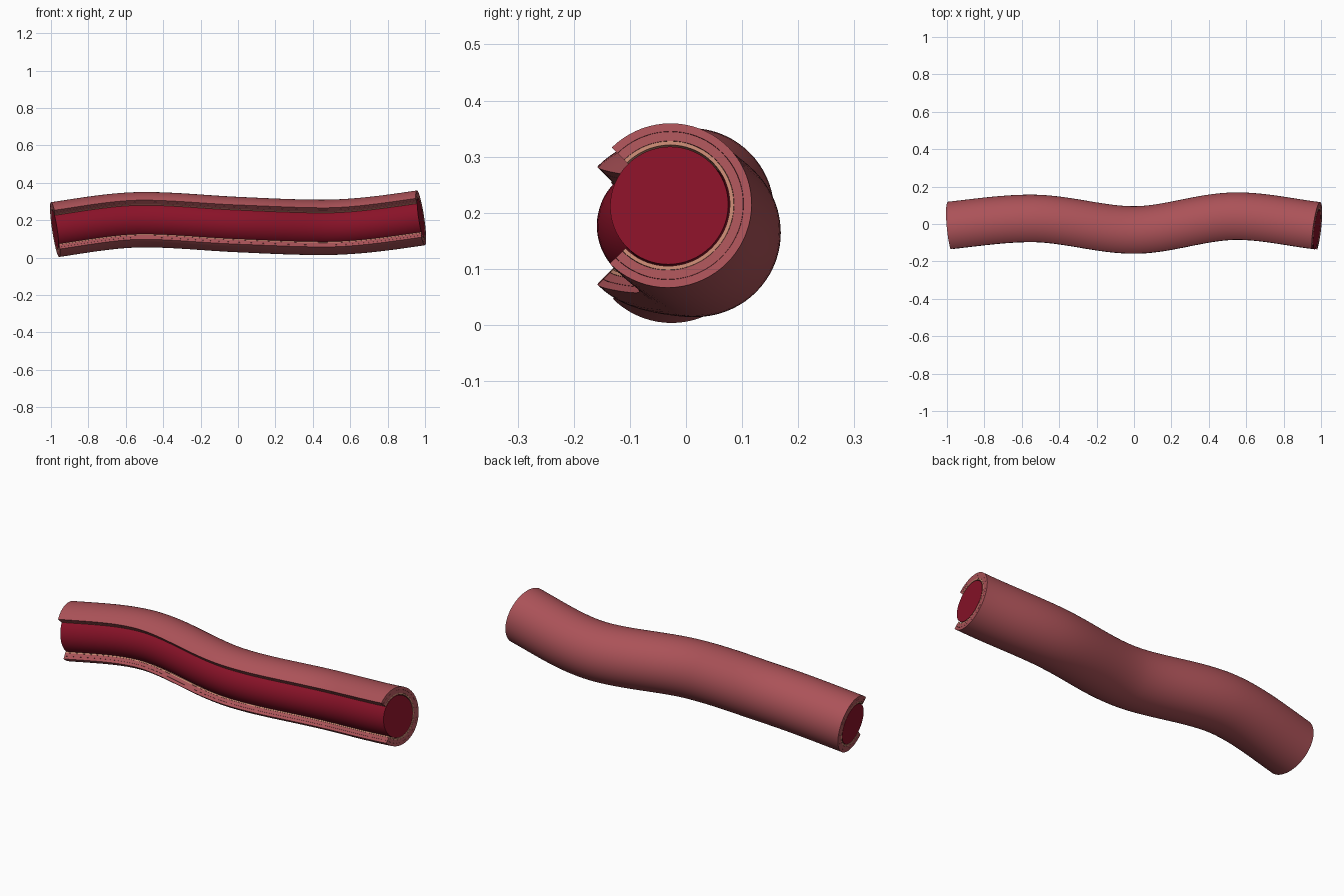
import bpy
import bmesh
from math import sin, cos, radians, tau
from mathutils import Vector

cube = bpy.data.objects.get("Cube")
if cube:
    bpy.data.objects.remove(cube)

RINGS = 72          # stations along the vessel
HALF_WALL = 135     # wall spans +-135 degrees, leaving a quarter cut away at the front

# Centre line keys: (x, offset, slope)
SIDE_KEYS = [(-.978, -.028, .11), (-.55, .009, 0), (0, -.053, 0), (.55, .021, 0), (.978, -.030, -.12)]
RISE_KEYS = [(-.978, .150, .15), (-.5, .203, 0), (0, .177, -.045), (.45, .162, 0), (.978, .213, .15)]


def hermite(keys, x):
    for (x0, p0, m0), (x1, p1, m1) in zip(keys, keys[1:]):
        if x <= x1 + 1e-6:
            break
    w = x1 - x0
    t = (x - x0) / w
    return ((2*t**3 - 3*t**2 + 1) * p0 + (t**3 - 2*t**2 + t) * w * m0
            + (3*t**2 - 2*t**3) * p1 + (t**3 - t**2) * w * m1)


def centre(x):
    return Vector((x, hermite(SIDE_KEYS, x), hermite(RISE_KEYS, x)))


def material(name, rgb):
    mat = bpy.data.materials.new(name)
    mat.use_nodes = True
    mat.diffuse_color = (*rgb, 1)
    bsdf = mat.node_tree.nodes["Principled BSDF"]
    bsdf.inputs["Base Color"].default_value = (*rgb, 1)
    bsdf.inputs["Roughness"].default_value = 0.6
    return mat


def arc(radius, start, end, count):
    step = radians(end - start) / count
    return [(radius * cos(radians(start) + i * step), radius * sin(radians(start) + i * step))
            for i in range(count + 1)]


def sweep(name, profile, mat, hollow):
    """Sweep a closed profile along the centre line and cap both ends."""
    bm = bmesh.new()
    loops = []
    x_start, x_end = SIDE_KEYS[0][0], SIDE_KEYS[-1][0]
    for i in range(RINGS + 1):
        x = x_start + (x_end - x_start) * i / RINGS
        lo, hi = max(x - .004, x_start), min(x + .004, x_end)
        tangent = (centre(hi) - centre(lo)).normalized()
        side = Vector((0, 0, 1)).cross(tangent).normalized()
        up = tangent.cross(side)
        c = centre(x)
        loops.append([bm.verts.new(c + side * a + up * b) for a, b in profile])
    n = len(profile)
    for r0, r1 in zip(loops, loops[1:]):
        for j in range(n):
            k = (j + 1) % n
            bm.faces.new((r0[j], r0[k], r1[k], r1[j]))
    for loop in (loops[0], loops[-1]):
        if hollow:
            for j in range(n // 2 - 1):
                bm.faces.new((loop[j], loop[j + 1], loop[n - 2 - j], loop[n - 1 - j]))
        else:
            bm.faces.new(loop)
    bmesh.ops.recalc_face_normals(bm, faces=bm.faces)
    mesh = bpy.data.meshes.new(name)
    bm.to_mesh(mesh)
    bm.free()
    mesh.materials.append(mat)
    obj = bpy.data.objects.new(name, mesh)
    bpy.context.collection.objects.link(obj)
    bpy.ops.object.select_all(action='DESELECT')
    obj.select_set(True)
    bpy.context.view_layer.objects.active = obj
    bpy.ops.object.shade_smooth_by_angle(angle=radians(35))
    return obj


wall_red = material("wall red", (.41, .085, .098))
muscle_red = material("muscle red", (.40, .088, .098))
lining_tan = material("lining tan", (.58, .25, .17))
blood_red = material("blood red", (.25, .006, .021))

# Wall layers, from the outside in
for name, outer, inner, mat in (
        ("outer_wall", .148, .1335, wall_red),
        ("muscle_layer", .133, .1165, muscle_red),
        ("inner_lining", .116, .109, lining_tan)):
    profile = arc(outer, -HALF_WALL, HALF_WALL, 54) + arc(inner, HALF_WALL, -HALF_WALL, 54)
    sweep(name, profile, mat, True)

# Solid column of blood
sweep("blood_column", arc(.106, 0, 360, 64)[:-1], blood_red, False)
